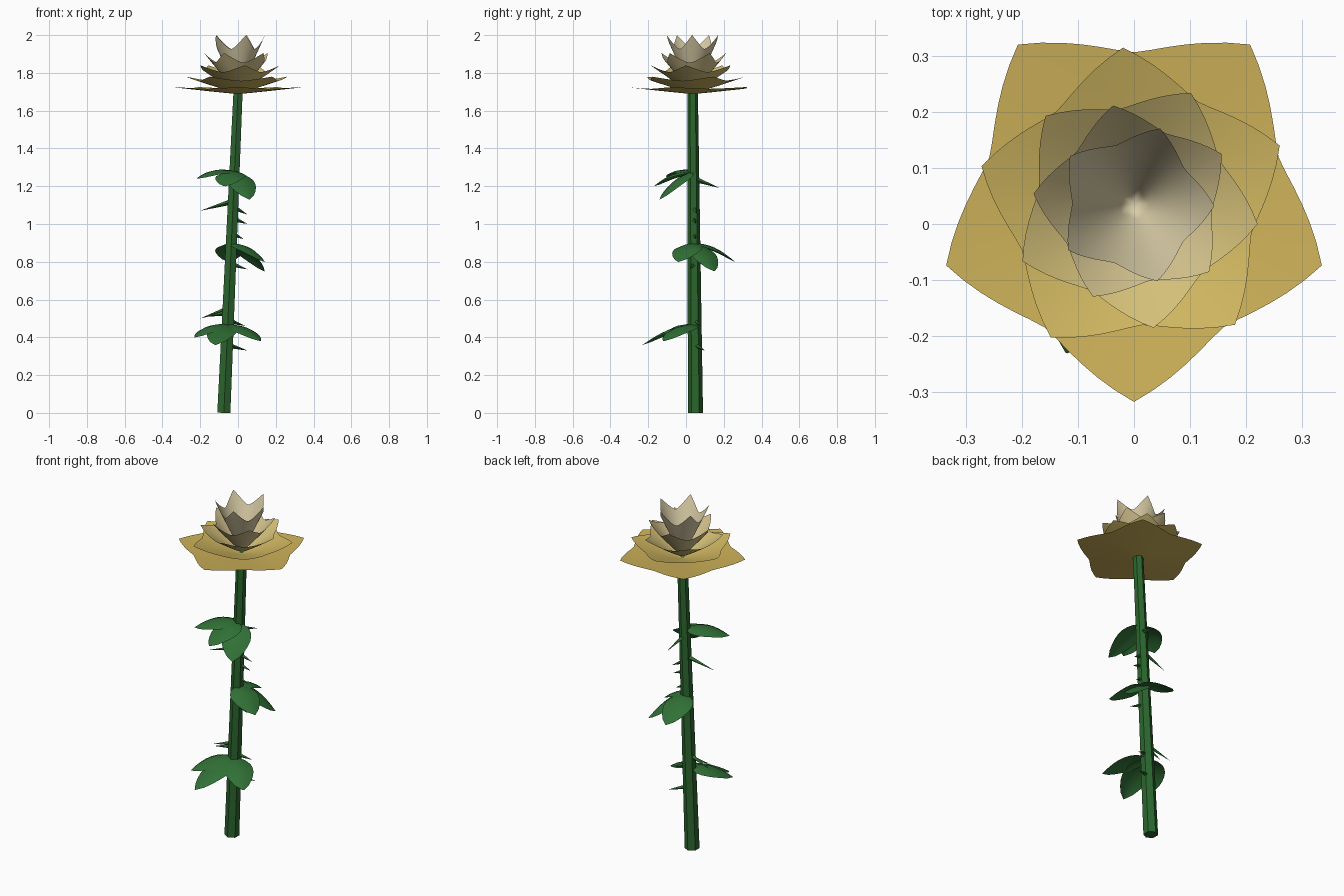
import bpy, bmesh, math
from mathutils import Vector

cube = bpy.data.objects.get("Cube")
if cube:
    bpy.data.objects.remove(cube)


def material(name, rgb):
    lin = [c / 12.92 if c < 0.04 else ((c + 0.055) / 1.055) ** 2.4 for c in rgb]
    m = bpy.data.materials.new(name)
    m.use_nodes = True
    m.diffuse_color = (*lin, 1)
    m.node_tree.nodes["Principled BSDF"].inputs["Base Color"].default_value = (*lin, 1)
    return m


def finish(name, bm, mat, smooth=False):
    mesh = bpy.data.meshes.new(name)
    bm.normal_update()
    bm.to_mesh(mesh)
    bm.free()
    mesh.materials.append(mat)
    for p in mesh.polygons:
        p.use_smooth = smooth
    ob = bpy.data.objects.new(name, mesh)
    bpy.context.collection.objects.link(ob)
    return ob


stem_green = material("stem green", (0.17, 0.40, 0.18))
leaf_green = material("leaf green", (0.19, 0.44, 0.21))

STEM_LOW, STEM_TOP = Vector((-0.075, 0.05, 0)), Vector((0, 0.035, 1.695))


def stem_at(z):
    return STEM_LOW.lerp(STEM_TOP, z / STEM_TOP.z)


def spike(name, a, b, r1, r2, sides):
    """Tapered prism from a to b; comes to a point when r2 is zero."""
    d = (b - a).normalized()
    u = Vector((0, 1, 0)) if abs(d.z) > 0.9 else d.cross(Vector((0, 0, 1))).normalized()
    v = d.cross(u).normalized()
    bm = bmesh.new()
    dirs = [u * math.cos(t) + v * math.sin(t)
            for t in (math.tau * i / sides for i in range(sides))]
    low = [bm.verts.new(a + k * r1) for k in dirs]
    if r2:
        high = [bm.verts.new(b + k * r2) for k in dirs]
        bm.faces.new(high)
    else:
        tip = bm.verts.new(b)
    for i in range(sides):
        j = (i + 1) % sides
        bm.faces.new((low[i], low[j], high[j], high[i]) if r2 else (low[i], low[j], tip))
    bm.faces.new(low[::-1])
    return finish(name, bm, stem_green)


# Six-sided leaning stem
spike("stem", STEM_LOW, STEM_TOP, 0.04, 0.028, 6)

# Thorns: height on the stem, then the tip
thorns = [
    (1.12, (-0.20, 0.02, 1.07)), (1.24, (0.0, 0.18, 1.19)),
    (1.09, (0.05, 0.06, 1.05)), (1.03, (0.05, 0.05, 1.00)),
    (0.95, (0.03, 0.05, 0.92)), (0.79, (0.05, 0.02, 0.76)),
    (0.55, (-0.20, 0.06, 0.50)), (0.53, (-0.17, 0.02, 0.51)),
    (0.49, (0.04, 0.08, 0.46)), (0.36, (0.05, 0.10, 0.33)),
]
for i, (z, tip) in enumerate(thorns):
    spike(f"thorn_{i + 1}", stem_at(z), Vector(tip), 0.016, 0, 4)


def leaflet(name, base, tip, width, rise):
    """Broad pointed blade, arched along its length and folded at the midrib."""
    rows, cols = 8, 4
    along = tip - base
    side = Vector((0, 0, 1)).cross(along).normalized()
    bm = bmesh.new()
    grid = []
    for i in range(rows + 1):
        t = i / rows
        half = width / 2 * math.sin(math.pi * t ** 0.8) ** 0.7 if 0 < i < rows else 0.002
        mid = base + along * t + Vector((0, 0, rise * math.sin(math.pi * t)))
        row = []
        for j in range(cols + 1):
            s = 2 * j / cols - 1
            row.append(bm.verts.new(mid + side * half * s - Vector((0, 0, 0.25 * half * s * s))))
        grid.append(row)
    for i in range(rows):
        for j in range(cols):
            bm.faces.new((grid[i][j], grid[i + 1][j], grid[i + 1][j + 1], grid[i][j + 1]))
    bmesh.ops.reverse_faces(bm, faces=bm.faces)
    finish(name, bm, leaf_green, True)


# Three leaf clusters: stem height, then the tips of three overlapping leaflets
clusters = {
    "lower": (0.47, [(-0.12, -0.23, 0.36), (0.12, -0.12, 0.38), (-0.23, -0.11, 0.40)]),
    "middle": (0.90, [(0.14, 0.15, 0.75), (-0.05, 0.26, 0.80), (0.14, -0.04, 0.80)]),
    "upper": (1.28, [(-0.07, -0.17, 1.20), (0.06, -0.14, 1.13), (-0.22, -0.09, 1.24)]),
}
for label, (z, tips) in clusters.items():
    for i, tip in enumerate(tips):
        leaflet(f"{label}_leaf_{i + 1}", stem_at(z), Vector(tip), 0.16, 0.025)


def petal_ring(name, base_z, tip_r, tip_z, turn, mat):
    """Cone-shaped ring of five pointed petals, open at the top."""
    steps, rings = 60, 5
    bm = bmesh.new()
    centre = bm.verts.new((0, 0.035, base_z))
    rows = []
    for k in range(1, rings + 1):
        row = []
        for i in range(steps):
            a = math.tau * i / steps
            off = abs((a / (math.tau / 5) + 0.5) % 1 - 0.5) * 2
            edge = 0.77 + 0.23 * (1 - off) ** 1.5
            f = k / rings * edge
            b = a + math.radians(turn)
            row.append(bm.verts.new((tip_r * f * math.cos(b), 0.035 + tip_r * f * math.sin(b),
                                     base_z + (tip_z - base_z) * f ** 1.1)))
        rows.append(row)
    for i in range(steps):
        j = (i + 1) % steps
        bm.faces.new((centre, rows[0][i], rows[0][j]))
        for lo, hi in zip(rows, rows[1:]):
            bm.faces.new((lo[i], hi[i], hi[j], lo[j]))
    finish(name, bm, mat, True)


# Bloom: five nested rings, from wide gold to steep pale cream
rings = [
    ("outer", 1.688, 0.352, 1.725, -90, (0.81, 0.70, 0.35)),
    ("second", 1.692, 0.280, 1.78, 94, (0.82, 0.72, 0.38)),
    ("third", 1.696, 0.223, 1.84, 63, (0.83, 0.75, 0.47)),
    ("fourth", 1.700, 0.180, 1.905, 102, (0.84, 0.77, 0.56)),
    ("inner", 1.704, 0.143, 2.0, 71, (0.85, 0.80, 0.65)),
]
for label, z, r, top, turn, rgb in rings:
    petal_ring(f"{label}_petals", z, r, top, turn, material(f"{label} petal gold", rgb))
